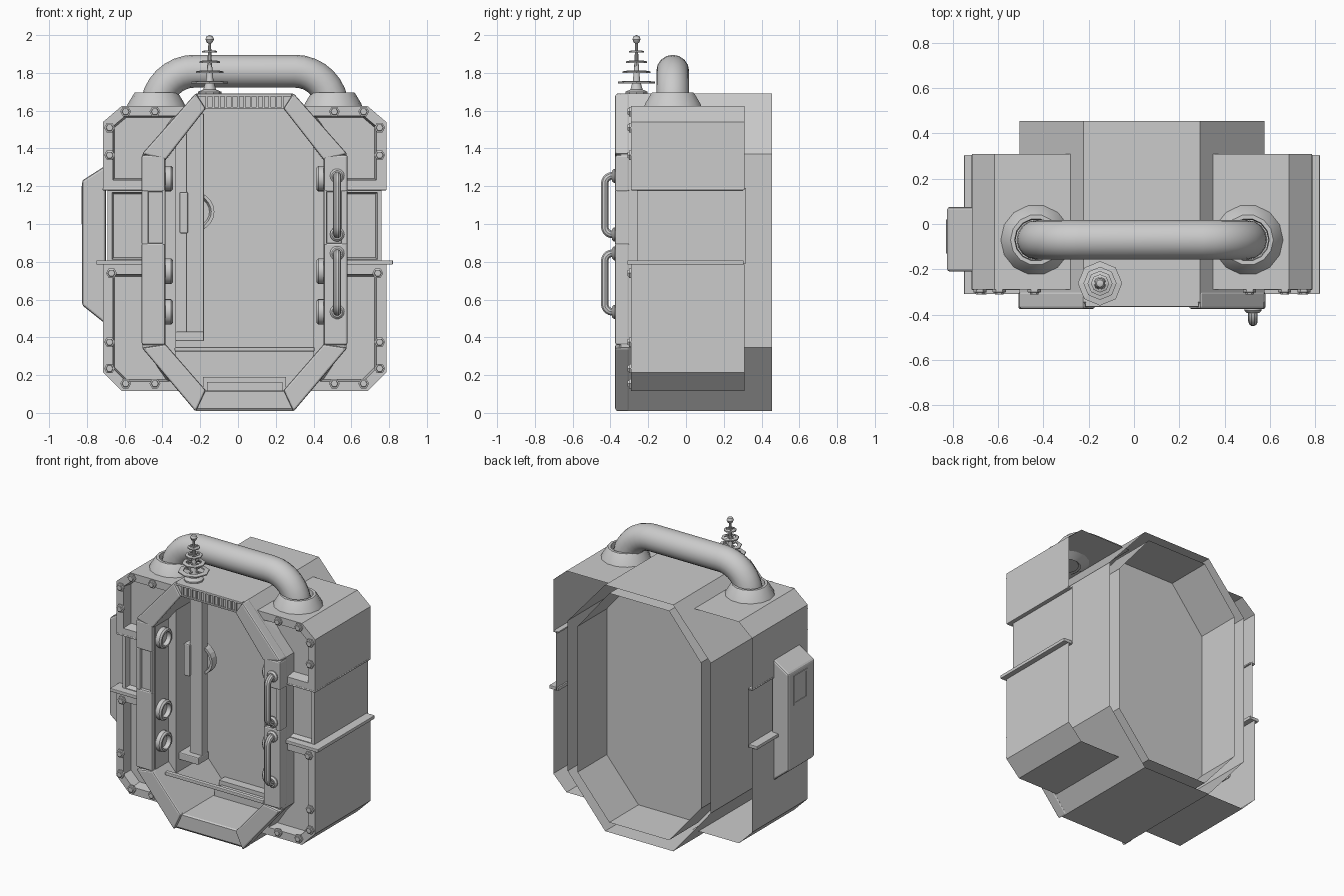
import bpy, bmesh, math
from mathutils import Matrix

if "Cube" in bpy.data.objects:
    bpy.data.objects.remove(bpy.data.objects["Cube"])

CX = 0.035  # symmetry line of the door and side housings


def finish(name, bm, bevel=0.0, smooth=False, normals=True):
    if normals:
        bmesh.ops.recalc_face_normals(bm, faces=bm.faces)
    me = bpy.data.meshes.new(name)
    bm.to_mesh(me)
    bm.free()
    ob = bpy.data.objects.new(name, me)
    bpy.context.collection.objects.link(ob)
    if bevel:
        m = ob.modifiers.new("bevel", 'BEVEL')
        m.width, m.segments = bevel, 2
    if smooth:
        smooth_object(ob)
    return ob


def smooth_object(ob):
    bpy.ops.object.select_all(action='DESELECT')
    ob.select_set(True)
    bpy.context.view_layer.objects.active = ob
    bpy.ops.object.shade_smooth_by_angle(angle=math.radians(35))


def prism(name, pts, y0, y1, bevel=0.0, inset=0.0, depth=0.04, shell_drop=None):
    """Front-view (x, z) outline extruded along y, optionally with a sunken front.
    shell_drop lists side edges to leave open, together with the back."""
    bm = bmesh.new()
    a = [bm.verts.new((x + CX, y0, z)) for x, z in pts]
    b = [bm.verts.new((x + CX, y1, z)) for x, z in pts]
    front, back = bm.faces.new(a), bm.faces.new(b[::-1])
    n = len(pts)
    sides = [bm.faces.new((a[i], b[i], b[(i + 1) % n], a[(i + 1) % n])) for i in range(n)]
    bmesh.ops.recalc_face_normals(bm, faces=bm.faces)
    if inset:
        for t in (inset, 0.01):
            bmesh.ops.inset_region(bm, faces=[front], thickness=t, use_even_offset=True)
        bmesh.ops.translate(bm, verts=front.verts[:], vec=(0, depth, 0))
    if shell_drop is not None:
        bmesh.ops.delete(bm, geom=[back] + [sides[i] for i in shell_drop], context='FACES')
    return finish(name, bm, bevel, normals=False)


def box(name, x0, x1, y0, y1, z0, z1, bevel=0.0):
    return prism(name, [(x0, z0), (x1, z0), (x1, z1), (x0, z1)], y0, y1, bevel)


def lathe(name, prof, n, loc, rot=Matrix.Identity(4), smooth=True):
    bm = bmesh.new()
    rings = [[bm.verts.new((r * math.cos(2 * math.pi * k / n),
                            r * math.sin(2 * math.pi * k / n), z)) for k in range(n)]
             for r, z in prof]
    for p, q in zip(rings, rings[1:]):
        for k in range(n):
            bm.faces.new((p[k], p[(k + 1) % n], q[(k + 1) % n], q[k]))
    bmesh.ops.remove_doubles(bm, verts=bm.verts, dist=1e-5)
    bm.transform(Matrix.Translation((loc[0] + CX, loc[1], loc[2])) @ rot)
    return finish(name, bm, smooth=smooth)


def tube(name, pts, radius, res):
    cu = bpy.data.curves.new(name, 'CURVE')
    cu.dimensions, cu.bevel_depth, cu.bevel_resolution = '3D', radius, res
    cu.use_fill_caps = True
    sp = cu.splines.new('POLY')
    sp.points.add(len(pts) - 1)
    for p, c in zip(sp.points, pts):
        p.co = (c[0] + CX, c[1], c[2], 1)
    ob = bpy.data.objects.new(name, cu)
    bpy.context.collection.objects.link(ob)
    bpy.ops.object.select_all(action='DESELECT')
    ob.select_set(True)
    bpy.context.view_layer.objects.active = ob
    bpy.ops.object.convert(target='MESH')
    smooth_object(bpy.context.view_layer.objects.active)


def octagon(d):
    """Door outline (x, z) shrunk by d."""
    w, t = 0.54 - d, 0.257 - 0.42 * d
    zt, zb, z1, z0 = 1.37 - 0.25 * d, 0.345 + 0.15 * d, 1.69 - 0.65 * d, 0.01 + 0.9 * d
    return [(t, z1), (w, zt), (w, zb), (t, z0), (-t, z0), (-w, zb), (-w, zt), (-t, z1)]


def octagon_shell(name, sections):
    """Loft of octagons given as (inset, y); the last one is closed by a panel."""
    bm = bmesh.new()
    rings = [[bm.verts.new((x + CX, y, z)) for x, z in octagon(d)] for d, y in sections]
    for p, q in zip(rings, rings[1:]):
        for i in range(8):
            bm.faces.new((p[i], p[(i + 1) % 8], q[(i + 1) % 8], q[i]))
    bm.faces.new(rings[-1])
    finish(name, bm)


def arc(c, r, a0, a1, n):
    return [(c[0] + r * math.cos(math.radians(a0 + (a1 - a0) * i / n)),
             c[1] + r * math.sin(math.radians(a0 + (a1 - a0) * i / n))) for i in range(n + 1)]


# Octagonal door: outer walls, front ring, cavity and door panel; separate cup at the rear
octagon_shell("door_shell", [(0, .455), (0, -.345), (.015, -.355), (.115, -.355),
                             (.122, -.345), (.122, .125)])
octagon_shell("rear_cup", [(.075, .455), (.075, .14)])

# Raised diagonal frame pieces
out, inn = octagon(-.004), octagon(.122)
for i in (0, 2, 4, 6):
    prism("corner_frame", [out[i], out[i + 1], inn[i + 1], inn[i]], -.375, -.3, .01)

# Vent grille above the door
box("vent_top", -.25, .25, -.366, -.34, 1.675, 1.69, .003)
box("vent_bottom", -.21, .21, -.366, -.34, 1.608, 1.618, .003)
for i in range(13):
    x = -.2 + i * .4 / 12
    box("vent_fin", x - .006, x + .006, -.364, -.345, 1.615, 1.678)

# Interior: sill, floor steps, sliding door beam with half-round grip
box("sill_bar", -.37, .37, -.31, -.28, .325, .348, .005)
box("floor_step_low", -.2, .2, -.02, .12, .11, .163)
box("floor_step_high", -.22, .22, .06, .12, .11, .19)
box("door_beam", -.31, -.215, -.13, -.07, .42, 1.585, .006)
box("beam_foot", -.365, -.215, -.17, -.05, .38, .43, .006)
box("grip_slot", -.345, -.3, -.145, -.08, .95, 1.17, .008)
prism("half_round_grip", [(x, 1.065 + (z - 1.065) * .83) for x, z in
                          arc((-.3, 1.065), .14, -90, 90, 12)], -.1, -.05, inset=.016, depth=.03)

# Mirrored side housings and their fittings
for s in (-1, 1):
    side = "left_" if s < 0 else "right_"

    def mbox(name, x0, x1, *a, **k):
        return box(side + name, s * x0, s * x1, *a, **k)

    def mprism(name, pts, *a, **k):
        return prism(side + name, [(s * x, z) for x, z in pts], *a, **k)

    # Open-backed housings
    mprism("upper_housing", [(.26, 1.625), (.65, 1.625), (.75, 1.54), (.75, 1.18), (.465, 1.18),
                             (.465, 1.345)], -.29, .31, inset=.052, depth=.07,
           shell_drop=(3, 4, 5))
    mprism("lower_housing", [(.465, .785), (.75, .785), (.75, .215), (.65, .115), (.3, .115),
                             (.465, .36)], -.29, .31, inset=.052, depth=.07,
           shell_drop=(0, 4, 5))
    mprism("middle_housing", [(.465, .79), (.725, .79), (.725, 1.19), (.465, 1.19)], -.26, .318,
           inset=.022, depth=.035, shell_drop=(0, 2, 3))
    for name, x, y, z0, z1 in (("rail", .785, -.31, .785, .808), ("ledge", .752, -.292, 1.178, 1.19)):
        mbox(name + "_side", .715, x, y, .305, z0, z1, bevel=.004)
        mbox(name + "_front", .465, x, y, -.22, z0, z1, bevel=.004)

    # Door frame uprights with a notch half-way up, and inner jamb
    mbox("upright_low", .42, .545, -.375, -.3, .36, .9, bevel=.01)
    mbox("upright_high", .42, .545, -.375, -.3, 1.17, 1.365, bevel=.01)
    mbox("upright_outer", .51, .545, -.375, -.3, .89, 1.18, bevel=.008)
    mbox("upright_inner", .42, .435, -.375, -.3, .89, 1.18, bevel=.004)
    mprism("jamb", [(.362, 1.41), (.425, 1.33), (.425, .36), (.362, .29)], -.2, .125)

    # Hexagonal bolts
    for x, z in ((.475, 1.595), (.63, 1.595), (.715, 1.51), (.715, 1.365), (.705, .74),
                 (.715, .375), (.715, .235), (.63, .155), (.475, .155)):
        lathe(side + "bolt", [(.029, 0), (.029, .012), (.02, .014), (.018, .022), (0, .022)], 6,
              (s * x, -.289, z), Matrix.Rotation(math.pi / 2, 4, 'X'), False)

    # Round lamps on the inner walls
    for z in (1.24, .75, .535):
        lathe(side + "lamp", [(.068, 0), (.068, .035), (.058, .045), (.046, .045), (.044, .015),
                              (0, .015)], 20, (s * .425, -.275, z),
              Matrix.Rotation(-s * math.pi / 2, 4, 'Y'))

    # Carrying handle collar
    lathe(side + "collar", [(.1, 1.595), (.155, 1.625), (.148, 1.64), (.118, 1.69), (.112, 1.697),
                            (.094, 1.697), (.09, 1.66)], 14, (s * .468, -.07, 0))

# Top carrying handle
path = arc((-.265, 1.608), .201, 180, 90, 8) + arc((.265, 1.608), .201, 90, 0, 8)
tube("carry_handle", [(x, -.07, z) for x, z in path], .087, 6)

# Two grab handles on the right upright
for z0, z1 in ((.535, .845), (.945, 1.255)):
    prof = [(-.36, z0)] + arc((-.39, z0 + .04), .04, 270, 180, 5) \
        + arc((-.39, z1 - .04), .04, 180, 90, 5) + [(-.36, z1)]
    tube("grab_handle", [(.49, y, z) for y, z in prof], .021, 3)
    for z in (z0, z1):
        lathe("handle_flange", [(.038, 0), (.038, .008), (.028, .018), (0, .018)], 14,
              (.49, -.374, z), Matrix.Rotation(math.pi / 2, 4, 'X'))

# Antenna: tapered mast with stacked rings on spokes
AX, AY = -.185, -.262
lathe("antenna_mast", [(0, 1.685), (.062, 1.685), (.062, 1.7), (.034, 1.712), (.02, 1.76),
                       (.012, 1.85), (.007, 1.955), (.016, 1.962), (.023, 1.978), (.016, 1.994),
                       (0, 2.0)], 10, (AX, AY, 0))
for z, r in ((1.75, .098), (1.805, .073), (1.858, .055), (1.912, .04)):
    q = r * .68
    lathe("antenna_ring", [(q, z - .003), (r, z - .005), (r, z + .003), (q, z + .007),
                           (q, z - .003)], 8, (AX, AY, 0), smooth=False)
    box("antenna_spoke_x", AX - q, AX + q, AY - .005, AY + .005, z - .003, z + .005)
    box("antenna_spoke_y", AX - .005, AX + .005, AY - q, AY + q, z - .003, z + .005)

# Box on the left flank with a framed hatch
prism("flank_box", [(-.735, 1.31), (-.86, 1.23), (-.86, .57), (-.735, .47)], -.21, .075, .012)
for y0, y1, z0, z1 in ((-.13, -.115, 1.0, 1.2), (.005, .02, 1.0, 1.2),
                       (-.13, .02, 1.0, 1.015), (-.13, .02, 1.185, 1.2)):
    box("hatch_frame", -.864, -.855, y0, y1, z0, z1)
